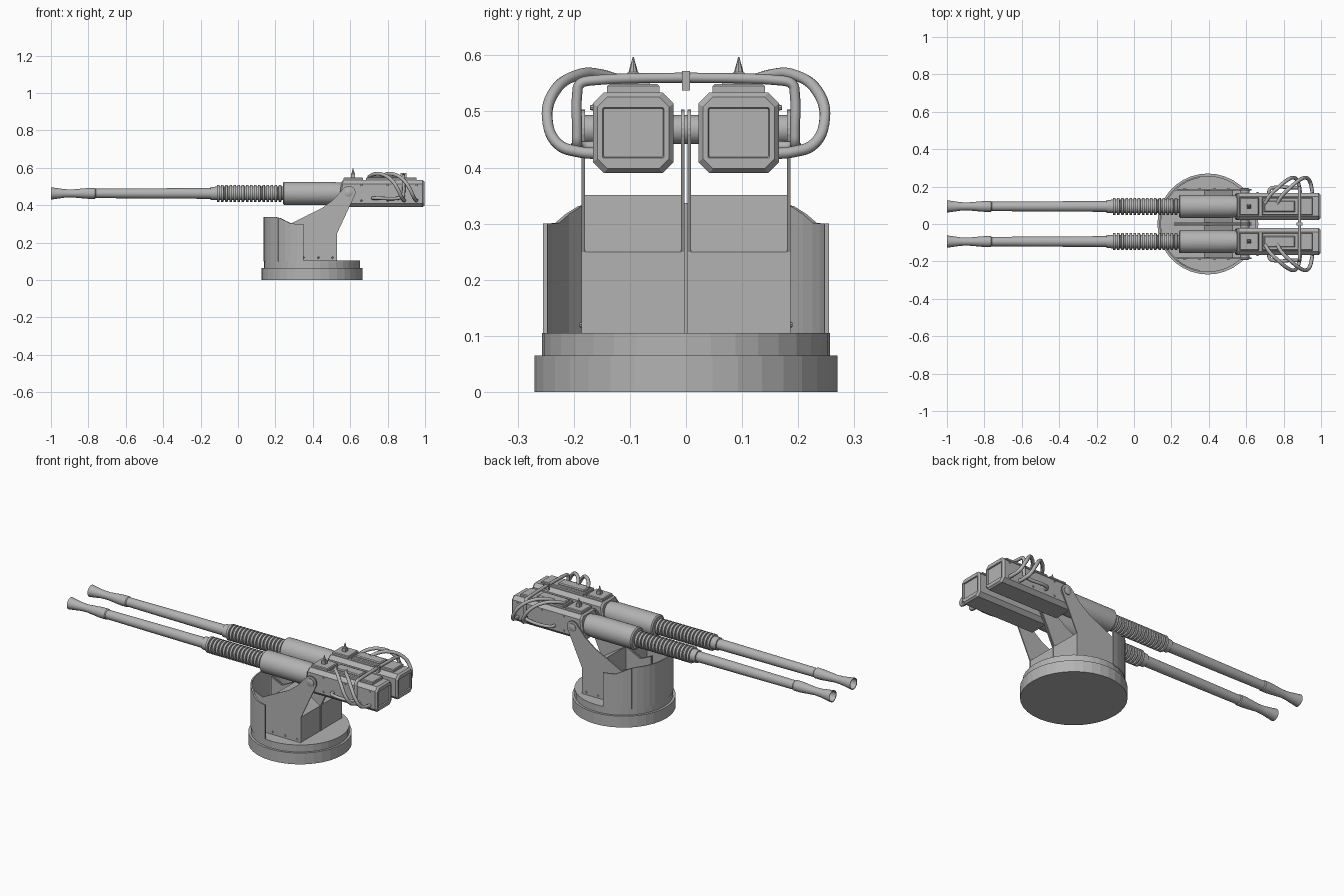
import bpy, bmesh, math
from mathutils import Vector

if "Cube" in bpy.data.objects:
    bpy.data.objects.remove(bpy.data.objects["Cube"])

steel = bpy.data.materials.new("grey_steel")
steel.diffuse_color = (0.45, 0.45, 0.45, 1)
steel.use_nodes = True
steel.node_tree.nodes["Principled BSDF"].inputs["Base Color"].default_value = steel.diffuse_color


def finish(name, bm, smooth=0):
    bmesh.ops.recalc_face_normals(bm, faces=bm.faces)
    for f in bm.faces:
        f.smooth = smooth > 0
    for e in bm.edges:
        e.smooth = len(e.link_faces) == 2 and e.calc_face_angle(0) < math.radians(smooth)
    me = bpy.data.meshes.new(name)
    bm.to_mesh(me)
    bm.free()
    me.materials.append(steel)
    ob = bpy.data.objects.new(name, me)
    bpy.context.collection.objects.link(ob)
    return ob


def loft(name, rings, smooth=0):
    """Skin a list of equal-length point rings and cap both ends."""
    bm = bmesh.new()
    vs = [[bm.verts.new(p) for p in r] for r in rings]
    n = len(vs[0])
    for a, b in zip(vs, vs[1:]):
        for i in range(n):
            j = (i + 1) % n
            bm.faces.new((a[i], a[j], b[j], b[i]))
    bm.faces.new(vs[0])
    bm.faces.new(vs[-1])
    return finish(name, bm, smooth)


def lathe(name, profile, origin, axis="X", n=24, smooth=35):
    """Profile is a list of (distance along axis, radius)."""
    o = Vector(origin)
    rings = []
    for d, r in profile:
        ring = []
        for i in range(n):
            a = 2 * math.pi * i / n
            u, v = r * math.cos(a), r * math.sin(a)
            p = {"X": (d, u, v), "Y": (u, d, v), "Z": (u, v, d)}[axis]
            ring.append(o + Vector(p))
        rings.append(ring)
    return loft(name, rings, smooth)


def plate(name, outline, y0, y1):
    """Extrude an x-z outline between two y values."""
    return loft(name, [[(x, y, z) for x, z in outline] for y in (y0, y1)])


def box(name, x0, x1, y0, y1, z0, z1, c=0.0):
    """Box whose top edge is chamfered by c."""
    def ring(i, z):
        return [(x0 + i, y0 + i, z), (x1 - i, y0 + i, z), (x1 - i, y1 - i, z), (x0 + i, y1 - i, z)]
    rings = [ring(0, z0), ring(0, z1 - c)] + ([ring(c, z1)] if c else [])
    return loft(name, rings)


def tube(name, pts, r):
    cu = bpy.data.curves.new(name, "CURVE")
    cu.dimensions = "3D"
    cu.bevel_depth, cu.bevel_resolution, cu.resolution_u = r, 2, 6
    cu.use_fill_caps = True
    sp = cu.splines.new("BEZIER")
    sp.bezier_points.add(len(pts) - 1)
    for b, p in zip(sp.bezier_points, pts):
        b.co = p
        b.handle_left_type = b.handle_right_type = "AUTO"
    cu.materials.append(steel)
    ob = bpy.data.objects.new(name, cu)
    bpy.context.collection.objects.link(ob)
    return ob


CX, GY, GZ = 0.395, 0.094, 0.463   # turntable centre, gun offset, bore height

# Turntable: two stacked discs
lathe("base_ring", [(0, 0.27), (0.065, 0.27)], (CX, 0, 0), "Z", 36, 0)
lathe("turntable", [(0.065, 0.257), (0.105, 0.257)], (CX, 0, 0), "Z", 36, 0)

# Curved front shield, lower towards its ends
def shield_top(x):
    return 0.337 - 0.037 * min(max((x - 0.21) / 0.075, 0), 1)

sections = []
for i in range(21):
    a = math.radians(100 + 8 * i)
    xo = CX + 0.259 * math.cos(a)
    h = shield_top(xo)
    sections.append([(CX + r * math.cos(a), r * math.sin(a), z)
                     for r, z in ((0.259, 0.1), (0.259, h), (0.251, h), (0.251, 0.1))])
loft("front_shield", sections)

# Cradle cheek plates with a rounded trunnion eye
eye = [(0.592 + 0.036 * math.cos(math.radians(a)), 0.468 + 0.036 * math.sin(math.radians(a)))
       for a in range(140, -31, -17)]
cheek = [(0.53, 0.1), (0.215, 0.1), (0.215, 0.335), (0.285, 0.303), (0.39, 0.355),
         (0.45, 0.385), (0.51, 0.43)] + eye + [(0.53, 0.25)]
block = [(0.375, 0.1), (0.528, 0.1), (0.528, 0.25), (0.375, 0.351)]
for s in (1, -1):
    plate("outer_cheek", cheek, s * 0.180, s * 0.186)
    plate("inner_cheek", cheek, s * 0.003, s * 0.009)
    plate("cradle_block", block, s * 0.008, s * 0.181)
    lathe("trunnion_cap", [(0.178 * s, 0.022), (0.19 * s, 0.022), (0.193 * s, 0.016)],
          (0.592, 0, 0.468), "Y", 16)
    lathe("trunnion_pin", [(0, 0.026), (0.18 * s, 0.026)], (0.592, 0, 0.468), "Y", 16)
    for x in (0.27, 0.35, 0.43, 0.505):
        lathe("cheek_rivet", [(0.185 * s, 0.006), (0.19 * s, 0.004)], (x, 0, 0.12), "Y", 8)


def receiver_ring(x, hw, hh, c, lean=0.0):
    pts = [(hw, -hh + c), (hw, hh - c), (hw - c, hh), (c - hw, hh),
           (-hw, hh - c), (-hw, c - hh), (c - hw, -hh), (hw - c, -hh)]
    return [(x + lean * v, u, v) for u, v in pts]


# Two identical guns
for s in (1, -1):
    y = s * GY
    # Chamfered receiver with a recessed rear panel
    rings = [receiver_ring(0.545, 0.064, 0.064, 0.018, 0.12),
             receiver_ring(0.553, 0.072, 0.072, 0.02, 0.12),
             receiver_ring(0.987, 0.072, 0.072, 0.02),
             receiver_ring(0.997, 0.064, 0.064, 0.018),
             receiver_ring(0.997, 0.055, 0.045, 0.002),
             receiver_ring(0.990, 0.053, 0.043, 0.002)]
    loft("receiver", [[(px, py + y, pz + 0.462) for px, py, pz in r] for r in rings])

    # Top covers, raised slot and sight spike
    box("front_cover", 0.565, 0.668, y - 0.047, y + 0.047, 0.53, 0.549, 0.004)
    box("rear_cover", 0.685, 0.955, y - 0.047, y + 0.047, 0.53, 0.549, 0.004)
    box("cover_slot", 0.695, 0.86, y - 0.03, y + 0.03, 0.545, 0.558, 0.005)
    box("sight_base", 0.604, 0.626, y - 0.011, y + 0.011, 0.545, 0.57, 0.002)
    lathe("sight_spike", [(0.568, 0.009), (0.597, 0.001)], (0.615, y, 0), "Z", 8, 0)

    # Jacket that sleeves into the receiver
    lathe("barrel_jacket", [(0.24, 0.055), (0.246, 0.062), (0.50, 0.062), (0.56, 0.056)],
          (0, y, GZ), n=32)
    # Recoil spring: alternating ridges and grooves
    prof = [(-0.148, 0.028), (-0.146, 0.035), (-0.112, 0.036)]
    for i in range(16):
        x = -0.112 + 0.022 * i
        prof += [(x, 0.045), (x + 0.013, 0.045), (x + 0.014, 0.036), (x + 0.0215, 0.036)]
    lathe("recoil_spring", prof, (0, y, GZ))
    # Barrel with tapered neck and hollow flared muzzle
    lathe("barrel", [(-0.13, 0.029), (-0.5, 0.027), (-0.76, 0.025), (-0.765, 0.029),
                     (-0.80, 0.029), (-0.89, 0.021), (-0.93, 0.023), (-1.0, 0.033),
                     (-0.999, 0.029), (-0.93, 0.017), (-0.85, 0.014)], (0, y, GZ))

    # Outer side rivets
    for x in (0.66, 0.80, 0.955):
        for z in (0.425, 0.507):
            lathe("receiver_rivet", [(0.164 * s, 0.006), (0.171 * s, 0.004)], (x, 0, z), "Y", 8)

    # Two feed hoses looping from the top cover to the side
    for dx in (0, 0.065):
        path = [(0.70, 0.11, 0.552), (0.725, 0.15, 0.565), (0.765, 0.19, 0.566),
                (0.82, 0.235, 0.535), (0.855, 0.247, 0.485), (0.875, 0.228, 0.442),
                (0.885, 0.19, 0.428), (0.89, 0.155, 0.425)]
        tube("feed_hose", [(x + dx, s * yy, z) for x, yy, z in path], 0.010)

# Handle frame arching over both receivers, with a centre clamp
half = [(0.72, 0.16, 0.438), (0.725, 0.185, 0.438), (0.74, 0.194, 0.438), (0.86, 0.194, 0.438),
        (0.88, 0.194, 0.445), (0.885, 0.194, 0.465), (0.885, 0.194, 0.53),
        (0.885, 0.19, 0.548), (0.885, 0.172, 0.555)]
tube("handle_frame", half + [(x, -y, z) for x, y, z in reversed(half)], 0.009)
box("frame_clamp", 0.870, 0.900, -0.007, 0.007, 0.537, 0.572)
